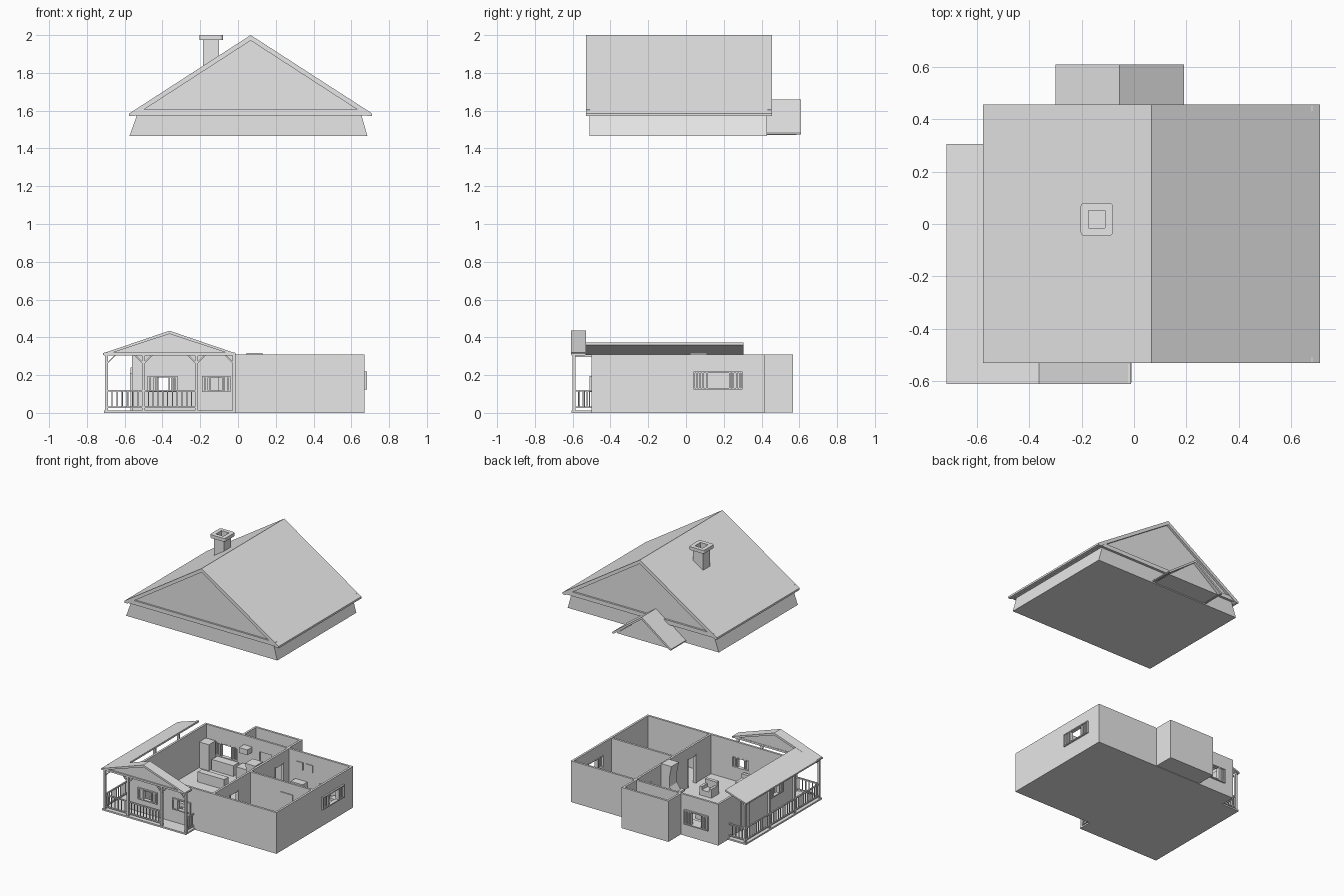
import bpy, bmesh, math

if "Cube" in bpy.data.objects:
    bpy.data.objects.remove(bpy.data.objects["Cube"], do_unlink=True)

GREY = bpy.data.materials.new("plain_grey")
GREY.use_nodes = True
GREY.diffuse_color = (0.8, 0.8, 0.8, 1)
GREY.node_tree.nodes["Principled BSDF"].inputs["Base Color"].default_value = (0.8, 0.8, 0.8, 1)


def finish(name, bm):
    bmesh.ops.recalc_face_normals(bm, faces=bm.faces)
    mesh = bpy.data.meshes.new(name)
    bm.to_mesh(mesh)
    bm.free()
    mesh.materials.append(GREY)
    ob = bpy.data.objects.new(name, mesh)
    bpy.context.collection.objects.link(ob)
    return ob


def box(name, x, y, z):
    """Box from (low, high) ranges."""
    bm = bmesh.new()
    bmesh.ops.create_cube(bm, size=1)
    for v in bm.verts:
        v.co = [r[0] if c < 0 else r[1] for c, r in zip(v.co, (x, y, z))]
    return finish(name, bm)


def prism(name, profile, y0, y1):
    """Extrude an (x, z) outline along y."""
    bm = bmesh.new()
    face = bm.faces.new([bm.verts.new((x, y0, z)) for x, z in profile])
    new = bmesh.ops.extrude_face_region(bm, geom=[face])["geom"]
    bmesh.ops.translate(bm, vec=(0, y1 - y0, 0),
                        verts=[g for g in new if isinstance(g, bmesh.types.BMVert)])
    return finish(name, bm)


def rod(name, x, y, z0, z1, r0, r1=None, sides=16):
    bm = bmesh.new()
    bmesh.ops.create_cone(bm, cap_ends=True, segments=sides, radius1=r0,
                          radius2=r0 if r1 is None else r1, depth=z1 - z0)
    bmesh.ops.translate(bm, vec=(x, y, (z0 + z1) / 2), verts=bm.verts)
    return finish(name, bm)


def cut(ob, cutter):
    mod = ob.modifiers.new("opening", 'BOOLEAN')
    mod.operation, mod.object, mod.solver = 'DIFFERENCE', cutter, 'EXACT'
    bpy.context.view_layer.objects.active = ob
    bpy.ops.object.modifier_apply(modifier=mod.name)
    bpy.data.objects.remove(cutter, do_unlink=True)


def span_box(name, axis, along, across, z):
    return box(name, along, across, z) if axis == 'x' else box(name, across, along, z)


def window(wall, axis, face, out, a0, a1, z0, z1):
    """Cut an opening, then add frame, bars and slatted shutters."""
    w, t = a1 - a0, 0.008
    side = (a0 + w * 0.25, a1 - w * 0.25)
    cut(wall, span_box("cutter", axis, (a0 + t, a1 - t), (face - 0.05, face + 0.05), (z0 + t, z1 - t)))
    deep = sorted((face - out * 0.017, face + out * 0.012))
    for z in (z0, z1 - t):
        span_box("window_rail", axis, (a0, a1), deep, (z, z + t))
    for a in (a0, side[0], side[1] - t, a1 - t):
        span_box("window_stile", axis, (a, a + t), deep, (z0, z1))
    thin = sorted((face - out * 0.004, face + out * 0.006))
    for lo in (a0, side[1]):
        for i in range(1, 4):
            a = lo + w * 0.25 * i / 4
            span_box("shutter_slat", axis, (a - 0.004, a + 0.004), thin, (z0, z1))


# Floor slabs and outside walls
W, TOP, X0, X1, Y0, Y1 = 0.016, 0.31, -0.56, 0.67, -0.5, 0.415
box("house_floor", (X0, X1), (Y0, Y1), (0, 0.014))
box("annex_floor", (-0.25, 0.14), (Y1, 0.567), (0.003, 0.014))
front = box("front_wall", (X0, X1), (Y0, Y0 + W), (0.003, TOP))
back = box("back_wall", (X0, X1), (Y1 - W, Y1), (0.003, TOP))
left = box("right_side_wall", (X0, X0 + W), (Y0, Y1), (0.003, TOP))
right = box("left_side_wall", (X1 - W, X1), (Y0, Y1), (0.003, TOP))
box("annex_back_wall", (-0.25, 0.14), (0.567 - W, 0.567), (0.003, TOP))
for x in (-0.25, 0.14 - W):
    box("annex_side_wall", (x, x + W), (Y1 - W, 0.567), (0.003, TOP))

# Partitions with doorways
long_part = box("long_partition", (0.13, 0.13 + W), (Y0, Y1), (0.01, TOP))
cross_part = box("cross_partition", (0.13, X1), (-0.06, -0.06 + W), (0.01, TOP))
for y in (-0.3, 0.24):
    cut(long_part, box("cutter", (0.1, 0.18), (y, y + 0.09), (0.014, 0.22)))
    for e in (y - 0.008, y + 0.09):
        box("door_jamb", (0.126, 0.15), (e, e + 0.008), (0.014, 0.228))
cut(back, box("cutter", (-0.1, 0), (0.35, 0.45), (0.014, 0.22)))

# Windows
window(right, 'y', X1, 1, 0.04, 0.3, 0.125, 0.22)
window(front, 'x', Y0, -1, -0.48, -0.32, 0.11, 0.195)
window(front, 'x', Y0, -1, -0.19, -0.04, 0.11, 0.195)
window(back, 'x', Y1, 1, -0.48, -0.28, 0.09, 0.2)
window(left, 'y', X0, -1, -0.35, -0.17, 0.12, 0.21)
box("side_door", (X0 - 0.008, X0), (0.05, 0.15), (0.012, 0.24))

# Porch deck, posts, braces and railings
box("front_deck", (-0.71, -0.01), (-0.605, Y0), (0, 0.012))
box("side_deck", (-0.71, X0), (Y0, 0.3), (0, 0.012))


def rail(axis, fixed, a0, a1):
    across = (fixed - 0.005, fixed + 0.005)
    for z in (0.025, 0.112):
        span_box("porch_rail", axis, (a0, a1), across, (z, z + 0.009))
    n = round((a1 - a0) / 0.026)
    for i in range(1, n):
        a = a0 + (a1 - a0) * i / n
        span_box("baluster", axis, (a - 0.003, a + 0.003), (fixed - 0.003, fixed + 0.003), (0.025, 0.115))


PX, PY = -0.695, -0.592
posts = [(x, PY) for x in (PX, -0.5, -0.22, -0.02)] + [(PX, y) for y in (-0.295, 0, 0.285)]
for x, y in posts:
    box("porch_post", (x - 0.008, x + 0.008), (y - 0.008, y + 0.008), (0.012, 0.308))
for x in (PX, -0.5, -0.22, -0.02):
    for s in (-1, 1):
        if -0.7 < x + s * 0.02 < -0.02:
            prism("post_brace", [(x, 0.255), (x, 0.265), (x + s * 0.04, 0.305), (x + s * 0.05, 0.305)],
                  PY - 0.005, PY + 0.005)
rail('x', PY, PX, -0.5)
rail('x', PY, -0.5, -0.22)
rail('y', -0.02, PY, Y0)
for y0, y1 in ((PY, -0.295), (-0.295, 0), (0, 0.285)):
    rail('y', PX, y0, y1)
rail('x', 0.285, PX, X0)
box("porch_side_beam", (PX - 0.008, PX + 0.008), (-0.6, 0.295), (0.295, 0.309))


def gable(name, cx, half, z_eave, z_top, y0, y1, t):
    """Roof sheet folded over a ridge."""
    prism(name, [(cx - half, z_eave), (cx, z_top), (cx + half, z_eave),
                 (cx + half, z_eave - t * 0.6), (cx + half - t, z_eave - t * 0.6),
                 (cx, z_top - t * 1.2), (cx - half + t, z_eave - t * 0.6),
                 (cx - half, z_eave - t * 0.6)], y0, y1)


# Porch roof
gable("porch_gable_roof", -0.363, 0.352, 0.315, 0.435, -0.61, -0.53, 0.014)
box("porch_gable_beam", (-0.71, -0.015), (-0.606, -0.535), (0.305, 0.319))
prism("porch_gable_panel", [(-0.69, 0.31), (-0.363, 0.425), (-0.036, 0.31)], -0.597, -0.538)
prism("porch_side_roof", [(-0.715, 0.305), (-0.715, 0.316), (-0.54, 0.373), (-0.54, 0.36)], -0.54, 0.305)

# Lifted main roof: sheet, gable wall, flared base
CX = 0.067
gable("main_roof", CX, 0.643, 1.585, 2.0, -0.53, 0.455, 0.024)
prism("main_gable_wall", [(-0.54, 1.585), (CX, 1.98), (0.675, 1.585)], -0.513, 0.437)
for y in (-0.526, 0.432):
    box("gable_bottom_trim", (-0.545, 0.68), (y, y + 0.019), (1.575, 1.606))
prism("roof_base", [(-0.575, 1.465), (-0.53, 1.59), (0.65, 1.59), (0.685, 1.465)], -0.51, 0.43)

# Rear annex roof
gable("annex_roof", -0.055, 0.245, 1.483, 1.66, 0.3, 0.608, 0.014)
prism("annex_gable_wall", [(-0.28, 1.472), (-0.055, 1.645), (0.17, 1.472)], 0.4, 0.585)

# Chimney with hollow flue
cap = box("chimney_cap", (-0.204, -0.08), (-0.045, 0.081), (1.975, 2.0))
bm = bmesh.new()
bm.from_mesh(cap.data)
bmesh.ops.bevel(bm, geom=[e for e in bm.edges if abs(e.verts[0].co.z - e.verts[1].co.z) > 0.01],
                offset=0.015, segments=3, affect='EDGES', profile=0.5)
bm.to_mesh(cap.data)
bm.free()
stack = box("chimney_stack", (-0.184, -0.1), (-0.025, 0.061), (1.78, 1.98))
for part in (cap, stack):
    cut(part, box("cutter", (-0.174, -0.11), (-0.015, 0.051), (1.93, 2.1)))

# Hearth with waisted flue
prism("hearth", [(0.02, 0.014), (0.02, 0.1), (0.06, 0.16), (0.06, 0.24), (0.045, 0.317),
                 (0.13, 0.317), (0.13, 0.014)], 0.02, 0.11)
box("mantel", (0.01, 0.13), (0.0, 0.13), (0.1, 0.115))

# Kitchen
box("refrigerator", (-0.54, -0.46), (0.31, 0.39), (0.014, 0.21))
box("kitchen_counter", (-0.45, -0.27), (0.33, 0.395), (0.014, 0.095))
box("stove", (-0.24, -0.15), (0.32, 0.395), (0.014, 0.1))
box("stove_hood", (-0.23, -0.16), (0.34, 0.398), (0.2, 0.24))
box("island_counter", (-0.42, -0.2), (0.12, 0.17), (0.014, 0.09))


def table(x, y, r):
    rod("table_top", x, y, 0.085, 0.094, r)
    rod("table_leg", x, y, 0.014, 0.085, 0.02, 0.008)
    for dx, dy in ((-1, 0), (1, 0), (0, -1), (0, 1)):
        cx, cy = x + dx * (r + 0.02), y + dy * (r + 0.02)
        rod("stool", cx, cy, 0.014, 0.06, 0.018)


def seat(name, x, y, w, d):
    """Sofa or chair facing +y."""
    box(name + "_base", (x, x + w), (y, y + d), (0.014, 0.055))
    box(name + "_back", (x, x + w), (y, y + 0.025), (0.05, 0.11))
    for ax in (x, x + w - 0.02):
        box(name + "_arm", (ax, ax + 0.02), (y, y + d), (0.05, 0.08))


# Living room, dining room and bedroom
seat("sofa", -0.42, -0.46, 0.26, 0.1)
seat("armchair", -0.1, -0.25, 0.1, 0.09)
box("low_table", (-0.35, -0.22), (-0.29, -0.22), (0.014, 0.05))
table(0.43, -0.28, 0.07)
box("bed_base", (0.42, 0.62), (0.12, 0.39), (0.014, 0.055))
box("bed_head", (0.41, 0.63), (0.385, 0.397), (0.014, 0.12))
for x in (0.44, 0.535):
    box("pillow", (x, x + 0.07), (0.325, 0.375), (0.055, 0.07))
box("dresser", (0.2, 0.3), (0.34, 0.397), (0.014, 0.1))

# Wall pictures
for x in (0.21, 0.29):
    box("wall_picture", (x, x + 0.055), (0.392, 0.4), (0.18, 0.235))
box("dining_picture", (0.4, 0.5), (-0.067, -0.059), (0.17, 0.23))
